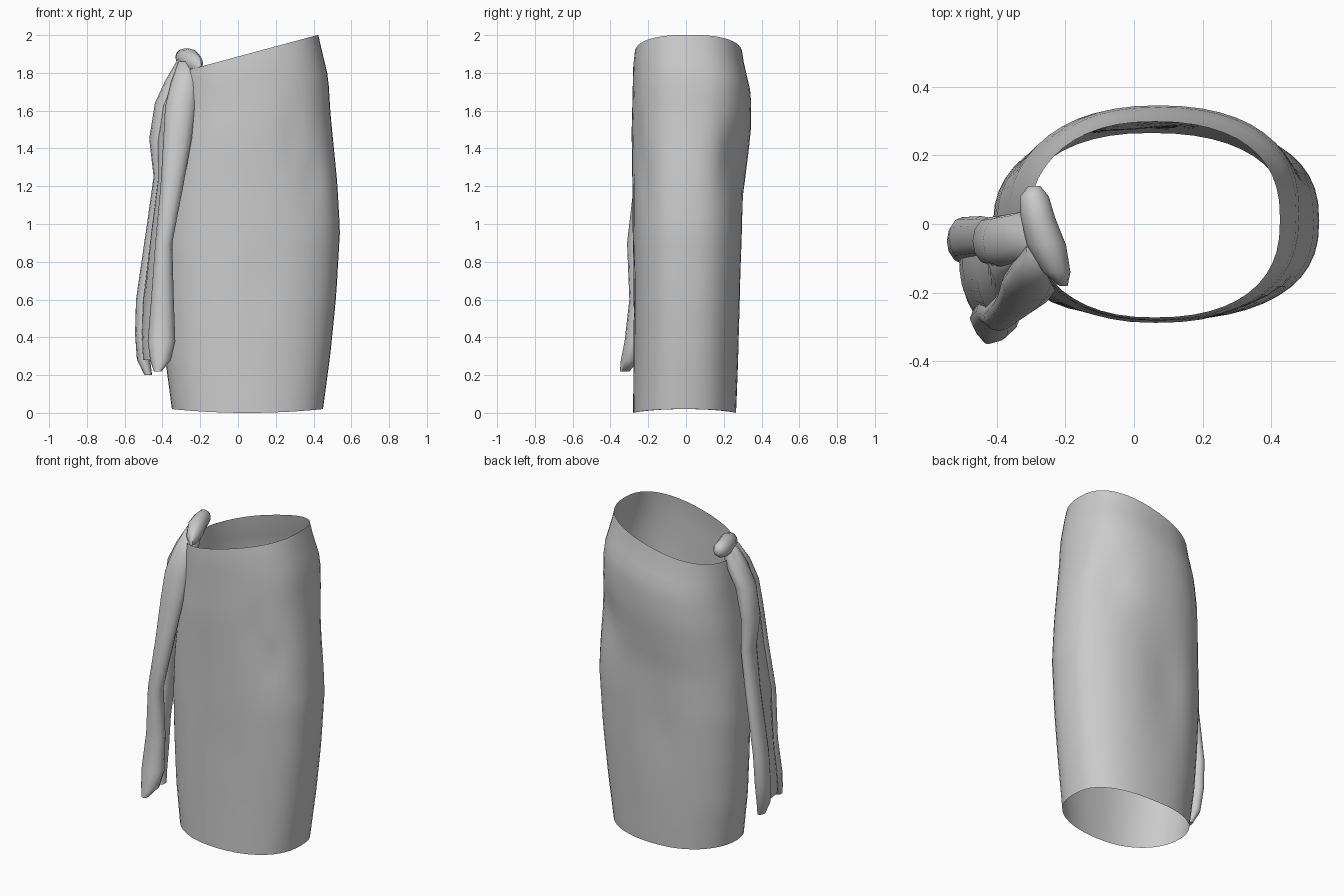
import bpy, bmesh, math
from mathutils import Vector

cube = bpy.data.objects.get("Cube")
if cube:
    bpy.data.objects.remove(cube, do_unlink=True)

cloth = bpy.data.materials.new("grey cloth")
cloth.use_nodes = True
cloth.diffuse_color = (0.6, 0.6, 0.6, 1)
cloth.node_tree.nodes["Principled BSDF"].inputs["Base Color"].default_value = (0.6, 0.6, 0.6, 1)


def skin(name, rings, closed=True, caps=True):
    """Join rows of points into one smooth surface."""
    bm = bmesh.new()
    rows = [[bm.verts.new(p) for p in ring] for ring in rings]
    n = len(rows[0])
    for low, high in zip(rows, rows[1:]):
        for i in range(n if closed else n - 1):
            j = (i + 1) % n
            bm.faces.new((low[i], low[j], high[j], high[i]))
    if caps:
        bm.faces.new(rows[0][::-1])
        bm.faces.new(rows[-1])
        bmesh.ops.recalc_face_normals(bm, faces=bm.faces)
    mesh = bpy.data.meshes.new(name)
    bm.to_mesh(mesh)
    bm.free()
    mesh.materials.append(cloth)
    obj = bpy.data.objects.new(name, mesh)
    bpy.context.collection.objects.link(obj)
    for o in bpy.context.selected_objects:
        o.select_set(False)
    bpy.context.view_layer.objects.active = obj
    obj.select_set(True)
    bpy.ops.object.shade_smooth_by_angle(angle=math.radians(60))


def sample(table, t):
    """Interpolate rows of a table keyed by their first value."""
    for a, b in zip(table, table[1:]):
        if t <= b[0]:
            f = (t - a[0]) / (b[0] - a[0])
            return [p + (q - p) * f for p, q in zip(a[1:], b[1:])]
    return table[-1][1:]


def power(v, e):
    return math.copysign(abs(v) ** e, v)


def ellipse(w, d):
    return [(w * math.cos(math.tau * i / 12), d * math.sin(math.tau * i / 12))
            for i in range(12)]


# Wrapped skirt: height, left edge, right edge, front, back
wrap = [(0, -.35, .45, -.28, .265), (.15, -.385, .49, -.278, .277),
        (.3, -.4, .52, -.28, .29), (.47, -.41, .54, -.283, .302),
        (.6, -.40, .525, -.283, .305), (.78, -.365, .49, -.288, .343),
        (.88, -.335, .478, -.283, .346), (.96, -.315, .442, -.28, .31),
        (1, -.305, .425, -.272, .298)]
# Soft folds: angle, height, angular spread, height spread, depth
folds = [(48, .68, 20, .08, .026), (98, .42, 14, .17, .025),
         (-48, .62, 9, .07, .014), (-62, .72, 8, .09, .012),
         (-85, .35, 10, .12, .008), (-110, .55, 8, .2, .01)]

rings = []
for r in range(29):
    t = r / 28
    left, right, front, back = sample(wrap, t)
    cx, cy = (left + right) / 2, (front + back) / 2
    ring = []
    for i in range(48):
        a = math.tau * i / 48
        boxy = .87 - .05 * math.cos(a)
        c, s = power(math.cos(a), boxy), power(math.sin(a), boxy)
        k = 1
        for fa, ft, wa, wt, depth in folds:
            d = (math.degrees(a) - fa + 180) % 360 - 180
            k -= depth / .35 * math.exp(-(d / wa) ** 2 - ((t - ft) / wt) ** 2)
        x = cx + c * k * (right - left) / 2
        y = cy + s * k * (back - front) / 2
        hem = .02 * c ** 2 * (1 - t)
        ring.append((x, y, t * (2 + .27 * (x - .42)) + hem))
    rings.append(ring)
skin("wrapped_skirt", rings, caps=False)


def tail(name, path):
    """Hanging cloth roll: height, x, y, half width, half depth."""
    skin(name, [[(x + u, y + v, z) for u, v in ellipse(w, d)] for z, x, y, w, d in path])


front_path = [(.22, -.425, -.325, .02, .025), (.28, -.41, -.295, .055, .05),
              (.38, -.405, -.275, .073, .05), (.6, -.4, -.255, .06, .045),
              (.9, -.393, -.265, .045, .047), (1.2, -.35, -.235, .06, .042),
              (1.45, -.32, -.205, .075, .045), (1.62, -.303, -.17, .083, .055),
              (1.75, -.28, -.125, .075, .065), (1.86, -.265, -.07, .05, .05)]
side_path = [(.2, -.475, -.08, .02, .03), (.28, -.5, -.065, .035, .05),
             (.42, -.505, -.05, .04, .06), (.6, -.5, -.04, .04, .06),
             (1, -.445, -.035, .037, .058), (1.25, -.41, -.045, .037, .062),
             (1.45, -.42, -.05, .05, .07), (1.64, -.385, -.05, .055, .075),
             (1.76, -.33, -.04, .055, .075), (1.87, -.28, -.03, .04, .05)]
tail("front_tail", front_path)
tail("side_tail", side_path)

# Cloth sheet hanging between the two tails
sheet = []
for f, s in zip(front_path[1:], side_path[1:]):
    a, b = Vector((f[1] - f[3] * .6, f[2], f[0])), Vector((s[1], s[2], s[0]))
    sheet.append([a.lerp(b, i / 6) + Vector((-.025, -.012, 0)) * math.sin(math.pi * i / 6)
                  for i in range(7)])
skin("tail_sheet", sheet, closed=False, caps=False)

# Knot lying across the rim
knot_path = [(-.18, -.205, 1.835, .012, .02), (-.14, -.225, 1.85, .04, .045),
             (-.06, -.255, 1.868, .057, .06), (.02, -.28, 1.875, .05, .055),
             (.08, -.29, 1.882, .042, .045), (.11, -.29, 1.882, .018, .022)]
skin("knot", [[(x + u, y, z + v) for u, v in ellipse(w, h)] for y, x, z, w, h in knot_path])
